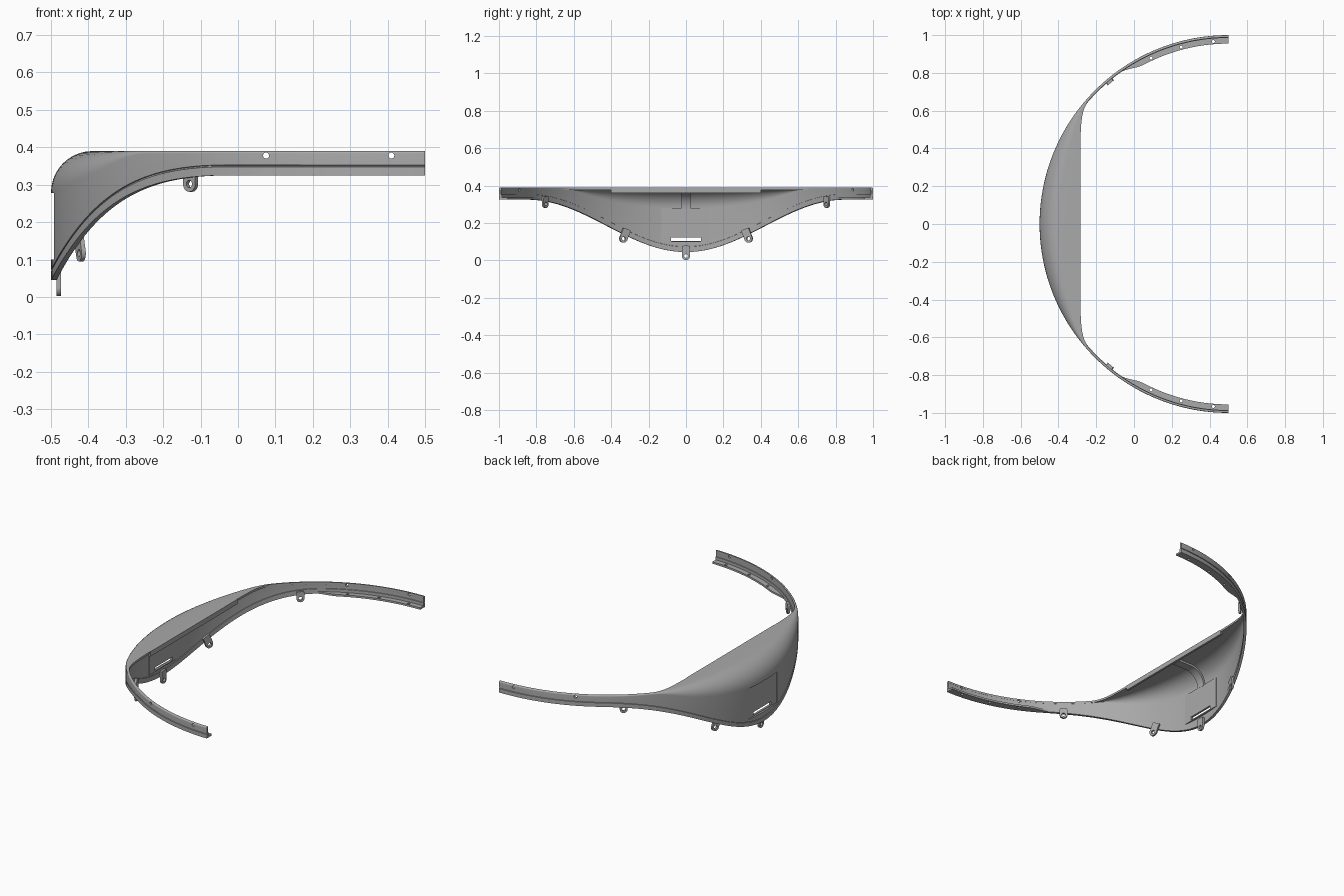
import bpy, bmesh
from math import sin, cos, pi, radians, sqrt
from mathutils import Matrix, Vector

if "Cube" in bpy.data.objects:
    bpy.data.objects.remove(bpy.data.objects["Cube"])

grey = bpy.data.materials.new("matte grey")
grey.use_nodes = True
grey.diffuse_color = (0.4, 0.4, 0.4, 1)
grey.node_tree.nodes["Principled BSDF"].inputs["Base Color"].default_value = (0.4, 0.4, 0.4, 1)

TOP, WALL = 0.39, 0.012


def finish(name, bm):
    bmesh.ops.remove_doubles(bm, verts=bm.verts, dist=1e-5)
    bmesh.ops.recalc_face_normals(bm, faces=bm.faces)
    mesh = bpy.data.meshes.new(name)
    bm.to_mesh(mesh)
    bm.free()
    mesh.materials.append(grey)
    obj = bpy.data.objects.new(name, mesh)
    bpy.context.collection.objects.link(obj)
    return obj


def smooth(obj):
    bpy.ops.object.select_all(action="DESELECT")
    obj.select_set(True)
    bpy.context.view_layer.objects.active = obj
    bpy.ops.object.shade_smooth_by_angle(angle=radians(30))


def polar(angle, r, z):
    return Vector((0.5 - r * cos(angle), r * sin(angle), z))


def loft(name, rings):
    """Skin a list of closed rings and cap both ends."""
    bm = bmesh.new()
    loops = [[bm.verts.new(p) for p in ring] for ring in rings]
    n = len(loops[0])
    for a, b in zip(loops, loops[1:]):
        for i in range(n):
            j = (i + 1) % n
            bm.faces.new((a[i], a[j], b[j], b[i]))
    bm.faces.new(loops[0])
    bm.faces.new(loops[-1])
    return finish(name, bm)


def add_box(bm, low, high):
    low, high = Vector(low), Vector(high)
    m = Matrix.Translation((low + high) / 2) @ Matrix.Diagonal((*(high - low), 1))
    bmesh.ops.create_cube(bm, size=1, matrix=m)


def add_pin(bm, centre, direction, radius, length):
    turn = direction.to_track_quat("Z", "Y").to_matrix().to_4x4()
    bmesh.ops.create_cone(bm, cap_ends=True, segments=16, radius1=radius, radius2=radius,
                          depth=length, matrix=Matrix.Translation(centre) @ turn)


def cut(obj, bm):
    cutter = finish("cutter", bm)
    cutter.hide_render = True
    mod = obj.modifiers.new("cut", "BOOLEAN")
    mod.operation, mod.solver, mod.object = "DIFFERENCE", "EXACT", cutter
    bpy.context.view_layer.objects.active = obj
    bpy.ops.object.modifier_apply(modifier=mod.name)
    bpy.data.objects.remove(cutter)


def lower_edge(angle):
    y = min(abs(sin(angle)), 0.85)
    return 0.185 - 0.14 * cos(pi * y / 0.85)


def roof_depth(angle):
    d = 1 - 0.79 / max(cos(angle), 0.3)
    return max(WALL + 0.0005, (d + sqrt(d * d + 0.003)) / 2)


def inner_round(angle, steps=10):
    """Inside corner between wall and roof as (radius, height) pairs."""
    f = max(0.52 * roof_depth(angle), WALL + 0.0005)
    arc = [i / steps * pi / 2 for i in range(steps + 1)]
    return [(1 - f + (f - WALL) * cos(a), TOP - f + (f - WALL) * sin(a)) for a in arc]


def shell_section(angle):
    zb, d = lower_edge(angle), roof_depth(angle)
    f = 0.52 * d
    # outer wall with a shallow seam groove
    pts = [(0.985, zb), (1, zb), (1, zb + 0.023), (0.996, zb + 0.024),
           (0.996, zb + 0.027), (1, zb + 0.028)]
    # rounded shoulder, roof edge, inside surface, rim
    for i in range(11):
        a = i / 10 * pi / 2
        pts.append((1 - f + f * cos(a), TOP - f + f * sin(a)))
    pts += [(1 - d, TOP), (1 - d, TOP - WALL)]
    pts += reversed(inner_round(angle))
    pts += [(1 - WALL, zb + 0.029), (0.985, zb + 0.028)]
    return [polar(angle, r, z) for r, z in pts]


# Curved shell with its two arms
N = 120
shell = loft("curved_shell", [shell_section(-pi / 2 + pi * i / N) for i in range(N + 1)])
holes = bmesh.new()
add_box(holes, (-0.6, -0.13, 0.1), (-0.44, 0.13, 0.278))
for side in (-1, 1):
    for x in (0.075, 0.41):
        y = side * sqrt(1 - (0.5 - x) ** 2)
        add_pin(holes, Vector((x, y, 0.378)), Vector((0, 1, 0)), 0.008, 0.1)
cut(shell, holes)
smooth(shell)

# Flat panel with a slot, set into the shell
bm = bmesh.new()
add_box(bm, (-0.489, -0.132, 0.098), (-0.477, 0.132, 0.28))
panel = finish("recessed_panel", bm)
slot = bmesh.new()
add_box(slot, (-0.6, -0.08, 0.104), (-0.4, 0.08, 0.124))
cut(panel, slot)

# Lip along the straight roof edge
bm = bmesh.new()
add_box(bm, (-0.294, -0.4, 0.362), (-0.282, 0.4, TOP))
finish("roof_lip", bm)

# Cable channel following the inside of the shell
path = [(1 - WALL, 0.275)] + inner_round(0) + [(0.8, TOP - WALL)]
rings = []
for i, (r, z) in enumerate(path):
    a = pi / 2 * min(max(i - 1, 0) / 10, 1)
    r2, z2 = r - 0.012 * cos(a), z - 0.012 * sin(a)
    rings.append([Vector((0.5 - p, y, q)) for p, q, y in
                  ((r, z, -0.025), (r, z, 0.025), (r2, z2, 0.025), (r2, z2, -0.025))])
smooth(loft("cable_channel", rings))

# Inner ledges on the arms
for side, label in ((1, "left"), (-1, "right")):
    rings = []
    for i in range(33):
        deg = 54 + 36 * i / 32
        t = min((deg - 54) / 8, 1)
        r = 0.986 - 0.031 * t * t * (3 - 2 * t)
        rings.append([polar(side * radians(deg), p, z) for p, z in
                      ((0.99, 0.325), (0.99, 0.336), (r, 0.336), (r, 0.325))])
    ledge = loft(label + "_arm_ledge", rings)
    holes = bmesh.new()
    for x in (0.09, 0.25, 0.42):
        y = side * sqrt(0.969 ** 2 - (0.5 - x) ** 2)
        add_pin(holes, Vector((x, y, 0.33)), Vector((0, 0, 1)), 0.008, 0.1)
    cut(ledge, holes)
    smooth(ledge)


def tab(name, deg, z, half, height, tilt):
    """Round-ended mounting tab with a hole, standing tangent to the shell."""
    angle = radians(deg)
    out = polar(angle, 1, 0) - polar(angle, 0, 0)
    tangent = Vector((sin(angle), cos(angle), 0))
    up = Matrix.Rotation(radians(tilt), 3, out) @ Vector((0, 0, 1))
    across = Matrix.Rotation(radians(tilt), 3, out) @ tangent
    centre = polar(angle, 0.979, z)
    rings = [[], [], [], []]
    for i in range(32):
        c, s = cos(2 * pi * i / 32), sin(2 * pi * i / 32)
        k = half if s <= 0 else 1 / max(abs(c) / half, s / height)
        for ring, size, depth in zip(rings, (k, k, 0.01, 0.01), (-0.006, 0.006, 0.006, -0.006)):
            ring.append(centre + across * c * size + up * s * size + out * depth)
    bm = bmesh.new()
    loops = [[bm.verts.new(p) for p in ring] for ring in rings]
    for a, b in zip(loops, loops[1:] + loops[:1]):
        for i in range(32):
            j = (i + 1) % 32
            bm.faces.new((a[i], a[j], b[j], b[i]))
    smooth(finish(name, bm))


# Five mounting tabs under the rim
tab("centre_tab", 0, 0.024, 0.022, 0.055, 0)
for side, label in ((1, "left"), (-1, "right")):
    tab(label + "_middle_tab", side * 20, 0.117, 0.022, 0.055, -side * 22)
    tab(label + "_outer_tab", side * 50.2, 0.302, 0.021, 0.04, 0)
